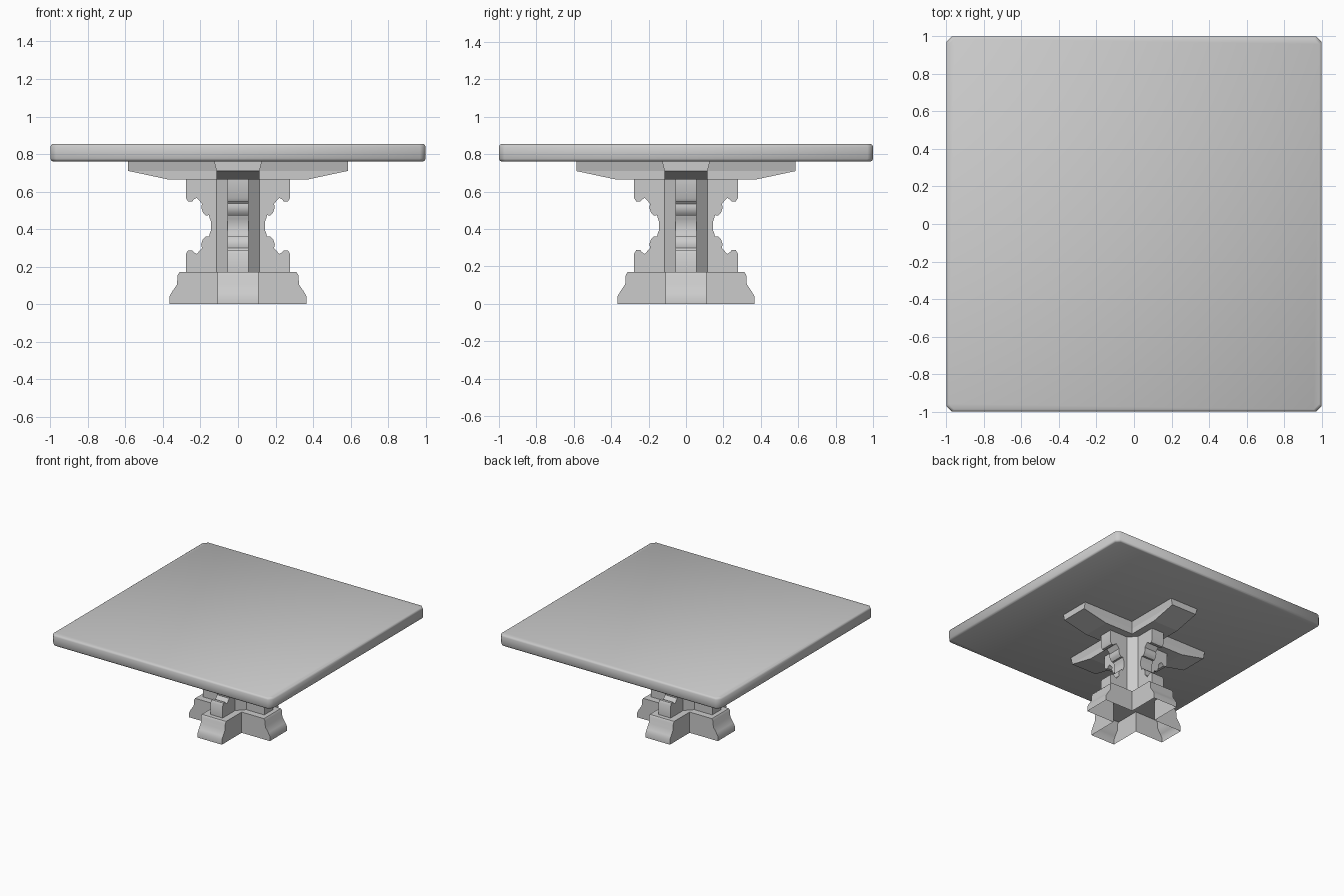
import bpy, bmesh
from math import radians, pi
from mathutils import Matrix

if "Cube" in bpy.data.objects:
    bpy.data.objects.remove(bpy.data.objects["Cube"])


def finish(name, bm, smooth=None):
    bmesh.ops.recalc_face_normals(bm, faces=bm.faces)
    me = bpy.data.meshes.new(name)
    bm.to_mesh(me)
    bm.free()
    ob = bpy.data.objects.new(name, me)
    bpy.context.collection.objects.link(ob)
    if smooth:
        bpy.ops.object.select_all(action='DESELECT')
        bpy.context.view_layer.objects.active = ob
        ob.select_set(True)
        bpy.ops.object.shade_smooth_by_angle(angle=radians(smooth))
    return ob


def cross_outline(r, w):
    # plus sign: arm length r, arm half width w
    pts = []
    x, y = [r, r, w], [-w, w, w]
    for _ in range(4):
        pts += list(zip(x, y))
        x, y = [-v for v in y], x
    return pts


def chamfered_outline(r, c):
    # square with cut corners
    pts = []
    x, y = [r, r], [-r + c, r - c]
    for _ in range(4):
        pts += list(zip(x, y))
        x, y = [-v for v in y], x
    return pts


def loft(name, outlines, bottom=True, top=True, smooth=None):
    # outlines: (z, points) from bottom to top
    bm = bmesh.new()
    rings = [[bm.verts.new((x, y, z)) for x, y in pts] for z, pts in outlines]
    for a, b in zip(rings, rings[1:]):
        n = len(a)
        for i in range(n):
            j = (i + 1) % n
            bm.faces.new((a[i], a[j], b[j], b[i]))
    if bottom:
        bm.faces.new(rings[0][::-1])
    if top:
        bm.faces.new(rings[-1])
    return finish(name, bm, smooth)


# Square top with cut corners and softened edges
top_levels = [(0.761, 0.988), (0.766, 0.996), (0.776, 1.0),
              (0.839, 1.0), (0.849, 0.996), (0.854, 0.988)]
loft("table_top", [(z, chamfered_outline(r, 0.03)) for z, r in top_levels], smooth=50)

# Cross bracket under the top
loft("bracket", [(z, cross_outline(r, w)) for z, r, w in
                 [(0.664, 0.37, 0.115), (0.71, 0.586, 0.115), (0.762, 0.586, 0.128)]])

# Eight-sided column
loft("column", [(z, chamfered_outline(0.115, 0.06)) for z in (0.17, 0.664)])

# Flared cross base, open underneath
loft("base", [(z, cross_outline(r, 0.11)) for z, r in
              [(0, 0.366), (0.04, 0.366), (0.065, 0.352), (0.105, 0.325),
               (0.155, 0.322), (0.17, 0.312)]], bottom=False, smooth=40)

# Four scrolled fins, upper half of the profile mirrored to the lower half
MID = 0.417
half = [(0.277, 0.664), (0.277, 0.565), (0.266, 0.547), (0.244, 0.547),
        (0.235, 0.558), (0.22, 0.567), (0.192, 0.535), (0.196, 0.515), (0.187, 0.488),
        (0.172, 0.473), (0.155, 0.474), (0.15, 0.455), (0.144, 0.44)]
profile = half + [(x, 2 * MID - z) for x, z in half[::-1]]
profile = [(0.1, 0.664)] + profile + [(0.1, 0.17)]
for k in range(4):
    bm = bmesh.new()
    face = bm.faces.new([bm.verts.new((x, -0.055, z)) for x, z in profile])
    ext = bmesh.ops.extrude_face_region(bm, geom=[face])
    moved = [g for g in ext["geom"] if isinstance(g, bmesh.types.BMVert)]
    bmesh.ops.translate(bm, verts=moved, vec=(0, 0.11, 0))
    bm.transform(Matrix.Rotation(k * pi / 2, 4, 'Z'))
    finish(f"fin_{k + 1}", bm, smooth=40)
